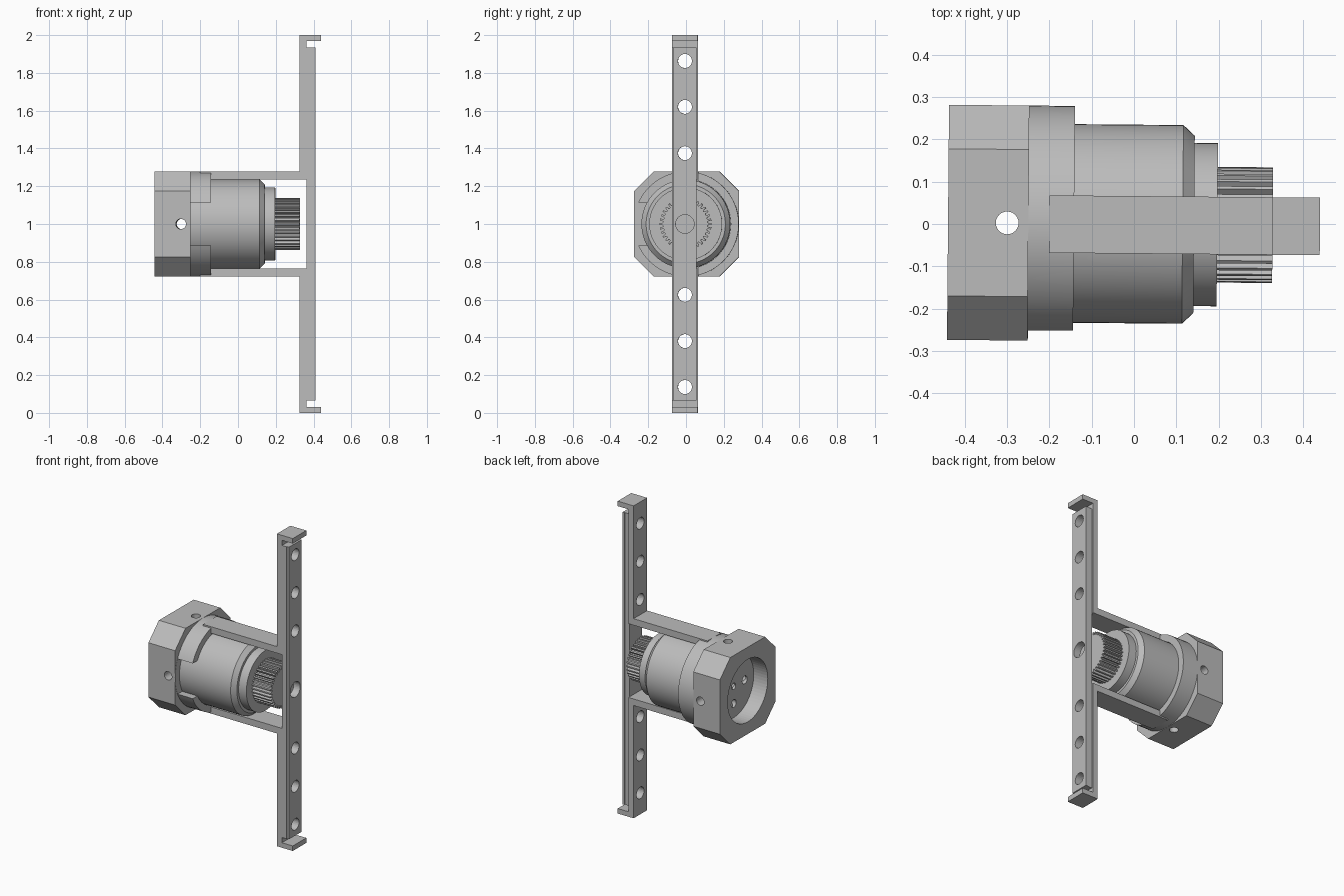
import bpy
import bmesh
import math
from mathutils import Matrix, Vector

if "Cube" in bpy.data.objects:
    bpy.data.objects.remove(bpy.data.objects["Cube"], do_unlink=True)

grey = bpy.data.materials.new("machined grey")
grey.use_nodes = True
tone = (0.5, 0.5, 0.5, 1)
grey.diffuse_color = tone
grey.node_tree.nodes["Principled BSDF"].inputs["Base Color"].default_value = tone

MID = 1.0                                    # height of the drive axis
TURN = Matrix.Rotation(math.radians(-0.5), 4, "Z")


def finish(name, bm, cutter=False):
    bmesh.ops.recalc_face_normals(bm, faces=bm.faces)
    mesh = bpy.data.meshes.new(name)
    bm.to_mesh(mesh)
    bm.free()
    mesh.materials.append(grey)
    ob = bpy.data.objects.new(name, mesh)
    bpy.context.collection.objects.link(ob)
    ob.matrix_world = TURN
    if cutter:
        ob.hide_render = True
        ob.hide_viewport = True
    return ob


def box(name, x, y, z, cutter=False):
    bm = bmesh.new()
    bmesh.ops.create_cube(bm, size=1)
    for v in bm.verts:
        v.co = Vector([(a + b) / 2 + c * (b - a) for (a, b), c in zip((x, y, z), v.co)])
    return finish(name, bm, cutter)


def prism(name, outline, x0, x1):
    """Extrude a (y, z) outline along x."""
    bm = bmesh.new()
    face = bm.faces.new([bm.verts.new((x0, y, MID + z)) for y, z in outline])
    new = bmesh.ops.extrude_face_region(bm, geom=[face])["geom"]
    bmesh.ops.translate(bm, vec=(x1 - x0, 0, 0),
                        verts=[g for g in new if isinstance(g, bmesh.types.BMVert)])
    return finish(name, bm)


def lathe(name, profile, steps=64):
    """Turn an (x, radius) profile about the drive axis."""
    bm = bmesh.new()
    verts = [bm.verts.new((x, 0, MID + r)) for x, r in profile]
    edges = [bm.edges.new(p) for p in zip(verts, verts[1:])]
    bmesh.ops.spin(bm, geom=verts + edges, cent=(0, 0, MID), axis=(1, 0, 0),
                   angle=math.tau, steps=steps, use_duplicate=False)
    bmesh.ops.remove_doubles(bm, verts=bm.verts, dist=0.0001)
    return finish(name, bm)


def drills(name, places, axis, segments=24):
    """Cylinders (centre, radius, length) along one axis, for cutting holes."""
    bm = bmesh.new()
    turn = Vector((0, 0, 1)).rotation_difference(Vector(axis)).to_matrix().to_4x4()
    for centre, radius, length in places:
        bmesh.ops.create_cone(bm, cap_ends=True, segments=segments, radius1=radius,
                              radius2=radius, depth=length,
                              matrix=Matrix.Translation(centre) @ turn)
    return finish(name, bm, True)


def cut(ob, *cutters):
    for c in cutters:
        mod = ob.modifiers.new("cut", "BOOLEAN")
        mod.operation = "DIFFERENCE"
        mod.solver = "EXACT"
        mod.object = c


def smooth(ob):
    bpy.ops.object.select_all(action="DESELECT")
    ob.select_set(True)
    bpy.context.view_layer.objects.active = ob
    bpy.ops.object.shade_smooth_by_angle(angle=math.radians(30))


# Chamfered end block with recess and cross holes
H, F = 0.278, 0.174
octagon = [(F, H), (H, F), (H, -F), (F, -H), (-F, -H), (-H, -F), (-H, F), (-F, H)]
block = prism("end_block", octagon, -0.44, -0.25)
recess = drills("recess_cutter", [((-0.42, 0, MID), 0.2, 0.16)], (1, 0, 0), 64)
small = [((-0.34, 0, MID), 0.02, 0.12)]
for k in range(4):
    a = k * math.pi / 2
    small.append(((-0.34, 0.11 * math.cos(a), MID + 0.11 * math.sin(a)), 0.025, 0.12))
cut(block, recess, drills("floor_hole_cutter", small, (1, 0, 0)),
    drills("cross_hole_cutter_y", [((-0.3, 0, MID), 0.027, 0.8)], (0, 1, 0)),
    drills("cross_hole_cutter_z", [((-0.3, 0, MID), 0.027, 0.8)], (0, 0, 1)))

# Round collar, open on the front side
collar = lathe("collar", [(-0.25, 0.236), (-0.25, H), (-0.142, H), (-0.142, 0.236),
                          (-0.25, 0.236)])
cut(collar, box("collar_gap_cutter", (-0.249, -0.1), (-0.4, -0.1),
                (MID - 0.113, MID + 0.113), True))
smooth(collar)

# Drive housing with a bevelled shoulder and a smaller boss
housing = lathe("drive_housing", [(-0.25, 0), (-0.25, 0.235), (0.115, 0.235), (0.142, 0.21),
                                  (0.142, 0.193), (0.197, 0.193), (0.197, 0)])
smooth(housing)

# Splined output shaft
TEETH = 36
outline = []
for k in range(TEETH):
    for step, radius in ((-0.34, 0.118), (-0.18, 0.137), (0.18, 0.137), (0.34, 0.118)):
        a = math.tau * (k + step) / TEETH
        outline.append((radius * math.cos(a), radius * math.sin(a)))
prism("splined_shaft", outline, 0.19, 0.328)

# Upright bar: back strips, face rail and end lips
LOW, HIGH = -0.07, 0.066
hole_heights = [MID + s * d for d in (0.375, 0.62, 0.863) for s in (-1, 1)]
bolt_holes = drills("bolt_hole_cutter",
                    [((0.37, -0.002, z), 0.037, 0.3) for z in hole_heights], (1, 0, 0))
centre_hole = drills("centre_hole_cutter", [((0.39, -0.002, MID), 0.049, 0.1)],
                     (1, 0, 0), 32)

rail = box("rail_core", (0.363, 0.396), (LOW, HIGH - 0.01), (0.065, 1.935))
rail_face = box("rail_face", (0.396, 0.41), (LOW + 0.005, HIGH - 0.006), (0.065, 1.935))
for ob in (rail, rail_face):
    cut(ob, bolt_holes, centre_hole)

for side, sign in (("upper", 1), ("lower", -1)):
    def span(a, b):
        return tuple(sorted((MID + sign * a, MID + sign * b)))
    strip = box(side + "_back_strip", (0.327, 0.363), (LOW, HIGH), span(0.236, 1.0))
    cut(strip, bolt_holes)
    box(side + "_end_lip", (0.363, 0.44), (LOW, HIGH), span(0.968, 1.0))
    # Arm joining the bar to the collar
    box(side + "_arm", (-0.2, 0.327), (LOW, HIGH), span(0.236, H))
